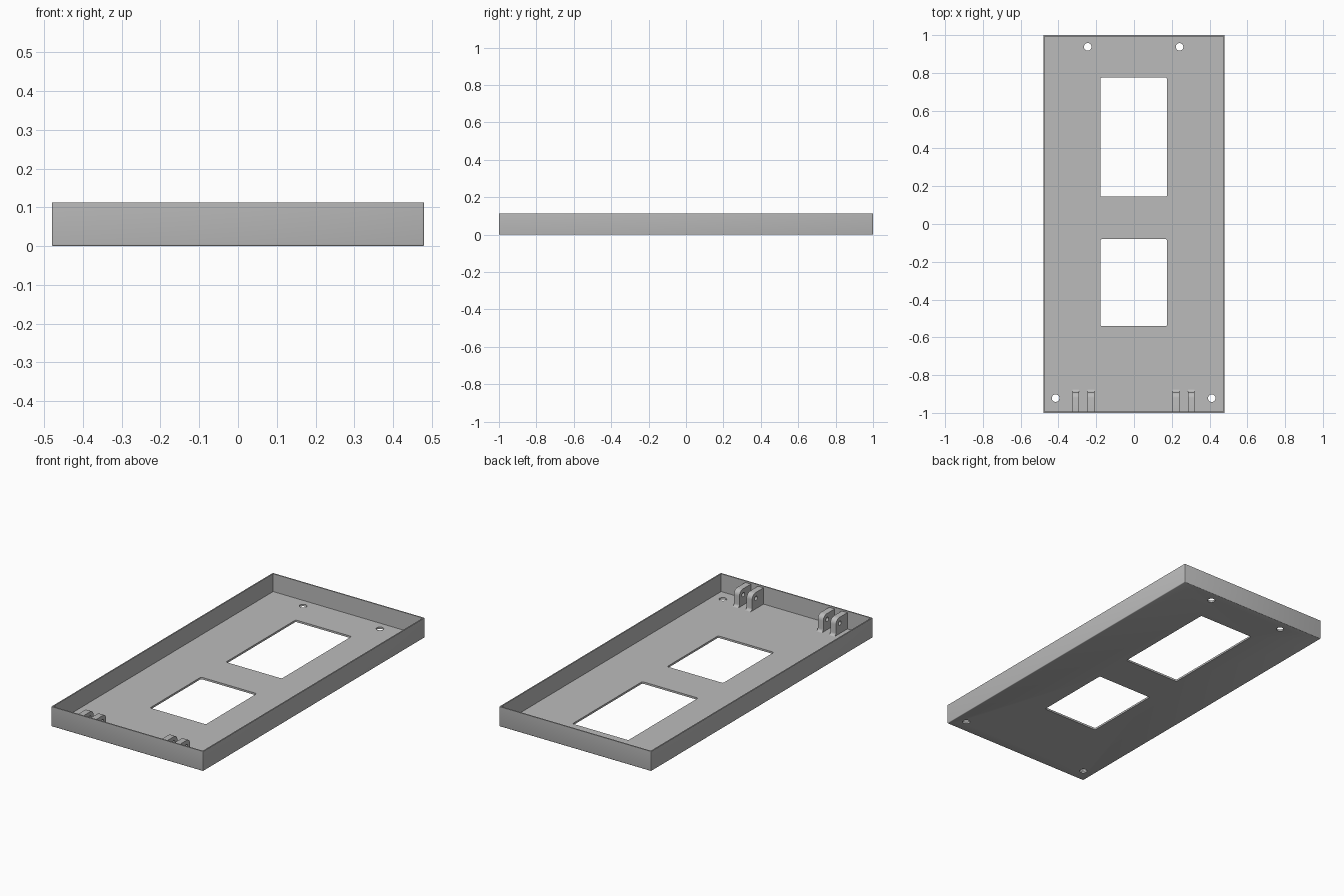
import bpy, bmesh, math
from mathutils import Matrix, Vector

old = bpy.data.objects.get("Cube")
if old:
    bpy.data.objects.remove(old, do_unlink=True)

HALF_X, HALF_Y, HEIGHT = 0.48, 1.0, 0.113
WALL, FLOOR = 0.007, 0.011

grey = bpy.data.materials.new("light grey plastic")
grey.use_nodes = True
grey.diffuse_color = (0.5, 0.5, 0.5, 1)
grey.node_tree.nodes["Principled BSDF"].inputs["Base Color"].default_value = (0.5, 0.5, 0.5, 1)


def finish(name, bm):
    """Turn a bmesh into a grey object."""
    bmesh.ops.recalc_face_normals(bm, faces=bm.faces)
    mesh = bpy.data.meshes.new(name)
    bm.to_mesh(mesh)
    bm.free()
    mesh.materials.append(grey)
    obj = bpy.data.objects.new(name, mesh)
    bpy.context.collection.objects.link(obj)
    return obj


def box(bm, x0, x1, y0, y1, z0, z1):
    size = Matrix.Diagonal((x1 - x0, y1 - y0, z1 - z0, 1))
    place = Matrix.Translation(((x0 + x1) / 2, (y0 + y1) / 2, (z0 + z1) / 2))
    return bmesh.ops.create_cube(bm, size=1, matrix=place @ size)["verts"]


def round_edges(bm, verts, radius, rule, segments=3):
    edges = {e for v in verts for e in v.link_edges if rule(e)}
    bmesh.ops.bevel(bm, geom=list(edges), offset=radius, segments=segments,
                    profile=0.5, affect='EDGES')


def upright(e):
    return abs(e.verts[0].co.z - e.verts[1].co.z) > 0.01


def rod(bm, radius, length, matrix):
    bmesh.ops.create_cone(bm, cap_ends=True, segments=32, radius1=radius,
                          radius2=radius, depth=length, matrix=matrix)


def cut(obj, cutter):
    """Apply a boolean difference and hide the cutter."""
    cutter.hide_render = True
    mod = obj.modifiers.new("cut", 'BOOLEAN')
    mod.operation, mod.solver, mod.object = 'DIFFERENCE', 'EXACT', cutter
    bpy.context.view_layer.objects.active = obj
    bpy.ops.object.modifier_apply(modifier=mod.name)
    bpy.data.objects.remove(cutter, do_unlink=True)


# Tray shell with softened outer edges
bm = bmesh.new()
outer = box(bm, -HALF_X, HALF_X, -HALF_Y, HALF_Y, 0, HEIGHT)
round_edges(bm, outer, 0.004, lambda e: upright(e) or e.verts[0].co.z + e.verts[1].co.z < 0.01)
tray = finish("tray", bm)

# Hollow interior
bm = bmesh.new()
box(bm, WALL - HALF_X, HALF_X - WALL, WALL - HALF_Y, HALF_Y - WALL, FLOOR, HEIGHT + 0.1)
cut(tray, finish("interior_cutter", bm))

# Two rectangular windows through the floor
for y0, y1 in ((0.145, 0.775), (-0.54, -0.08)):
    bm = bmesh.new()
    opening = box(bm, -0.178, 0.175, y0, y1, -0.1, 0.1)
    round_edges(bm, opening, 0.008, upright)
    cut(tray, finish("window_cutter", bm))

# Four screw holes
bm = bmesh.new()
for x, y in ((-0.245, 0.938), (0.241, 0.938), (-0.415, -0.922), (0.412, -0.922)):
    rod(bm, 0.02, 0.2, Matrix.Translation((x, y, 0)))
cut(tray, finish("screw_hole_cutter", bm))


def arc(cy, cz, radius, start, end, steps=6):
    angles = [math.radians(start + (end - start) * i / steps) for i in range(steps + 1)]
    return [(cy + radius * math.cos(a), cz + radius * math.sin(a)) for a in angles]


# Hinge lugs: rounded top corner, flared foot, cross hole
BACK, END, TOP = 0.003 - HALF_Y, -0.89, 0.104
profile = [(BACK, FLOOR - 0.004), (END + 0.015, FLOOR - 0.004)]
profile += arc(END + 0.015, FLOOR + 0.015, 0.015, 270, 180)
profile += arc(END - 0.03, TOP - 0.03, 0.03, 0, 90)
profile += [(BACK, TOP)]
for side, lugs in (("right", (-0.325, -0.245)), ("left", (0.205, 0.285))):
    for where, x in zip(("first", "second"), lugs):
        bm = bmesh.new()
        face = bm.faces.new([bm.verts.new((x, y, z)) for y, z in profile])
        swept = bmesh.ops.extrude_face_region(bm, geom=[face])["geom"]
        bmesh.ops.translate(bm, vec=Vector((0.035, 0, 0)),
                            verts=[g for g in swept if isinstance(g, bmesh.types.BMVert)])
        lug = finish(f"{side}_{where}_hinge_lug", bm)
        bm = bmesh.new()
        rod(bm, 0.012, 0.2, Matrix.Translation((x, -0.925, 0.07)) @ Matrix.Rotation(math.pi / 2, 4, 'Y'))
        cut(lug, finish("pin_hole_cutter", bm))

# Smooth the curved parts and keep edges sharp
bpy.ops.object.select_all(action='DESELECT')
for obj in bpy.context.collection.objects:
    if obj.type == 'MESH' and (obj == tray or "hinge_lug" in obj.name):
        obj.select_set(True)
bpy.context.view_layer.objects.active = tray
bpy.ops.object.shade_smooth_by_angle(angle=math.radians(35))
